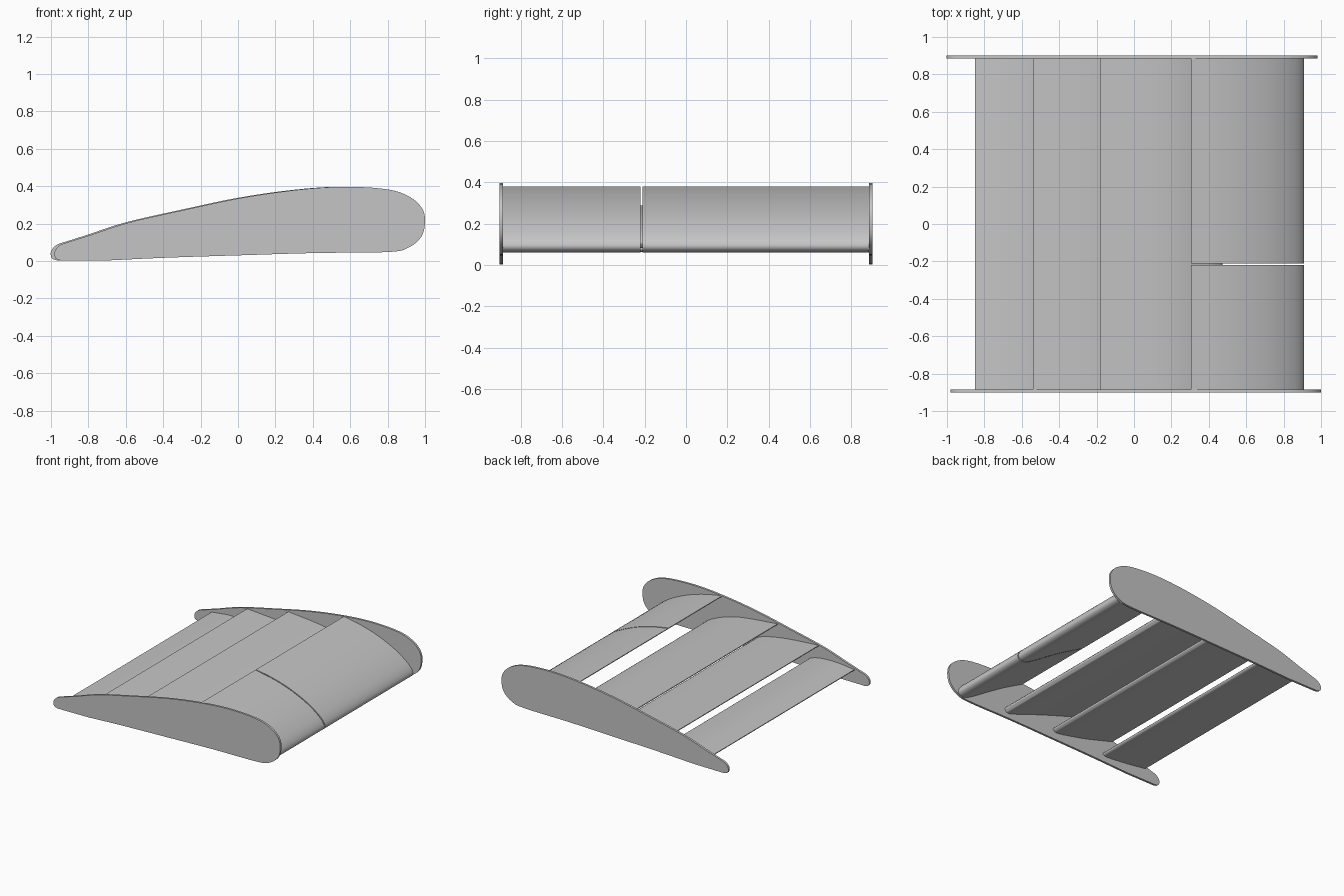
import bpy, bmesh
from mathutils import Vector

old = bpy.data.objects.get("Cube")
if old:
    bpy.data.objects.remove(old, do_unlink=True)

grey = bpy.data.materials.new("plain grey")
grey.use_nodes = True
GREY = (0.56, 0.56, 0.56, 1)
grey.diffuse_color = GREY
grey.node_tree.nodes["Principled BSDF"].inputs["Base Color"].default_value = GREY


def smooth_path(pts, steps=5):
    """Open Catmull-Rom curve through the points."""
    p = [Vector(q) for q in pts]
    p = [p[0] * 2 - p[1]] + p + [p[-1] * 2 - p[-2]]
    out = []
    for a, b, c, d in zip(p, p[1:], p[2:], p[3:]):
        for i in range(steps):
            t = i / steps
            out.append(0.5 * (2 * b + (c - a) * t + (2 * a - 5 * b + 4 * c - d) * t * t
                              + (3 * b - a - 3 * c + d) * t ** 3))
    return out + [p[-2]]


def extrude_profile(name, outline, y0, y1, shift=0.0):
    """Solid made by sweeping an x-z outline from y0 to y1."""
    bm = bmesh.new()
    rings = [[bm.verts.new((p.x + shift, y, p.y)) for p in outline] for y in (y0, y1)]
    n = len(outline)
    for i in range(n):
        j = (i + 1) % n
        bm.faces.new((rings[0][i], rings[0][j], rings[1][j], rings[1][i]))
    for ring in rings:
        bm.faces.new(ring)
    bmesh.ops.recalc_face_normals(bm, faces=bm.faces)
    mesh = bpy.data.meshes.new(name)
    bm.to_mesh(mesh)
    bm.free()
    mesh.materials.append(grey)
    ob = bpy.data.objects.new(name, mesh)
    bpy.context.collection.objects.link(ob)
    bpy.ops.object.select_all(action='DESELECT')
    bpy.context.view_layer.objects.active = ob
    ob.select_set(True)
    bpy.ops.object.shade_smooth_by_angle(angle=0.6)
    return ob


OUTER, INNER = 0.902, 0.885   # faces of the end plates

# End plates: one wing-shaped outline, staggered slightly front to back
plate = [(-0.965, 0.002), (-0.995, 0.015), (-1.0, 0.05), (-0.97, 0.086), (-0.9, 0.11),
         (-0.8, 0.142), (-0.6, 0.207), (-0.3, 0.275), (0, 0.338), (0.3, 0.381),
         (0.55, 0.397), (0.78, 0.383), (0.9, 0.342), (0.965, 0.28), (0.98, 0.21),
         (0.96, 0.13), (0.89, 0.071), (0.78, 0.048), (0.4, 0.043), (0, 0.031),
         (-0.4, 0.018), (-0.7, 0.004)]
plate_curve = smooth_path(plate)
extrude_profile("front_end_plate", plate_curve, -OUTER, -INNER, 0.02)
extrude_profile("back_end_plate", plate_curve, INNER, OUTER)

# Slats: each runs from its trailing edge over the top, round the nose and back below
leading = [(0.305, 0.38), (0.45, 0.353), (0.6, 0.308), (0.75, 0.24), (0.86, 0.164),
           (0.907, 0.106), (0.9, 0.072), (0.855, 0.062), (0.78, 0.095), (0.6, 0.208),
           (0.45, 0.297), (0.305, 0.374)]
second = [(-0.18, 0.288), (0.1, 0.26), (0.26, 0.226), (0.4, 0.17), (0.466, 0.12),
          (0.464, 0.094), (0.425, 0.084), (0.26, 0.139), (0.1, 0.194), (-0.18, 0.282)]
third = [(-0.54, 0.215), (-0.3, 0.197), (-0.15, 0.176), (-0.03, 0.146), (0.015, 0.115),
         (0.01, 0.096), (-0.025, 0.088), (-0.15, 0.11), (-0.3, 0.143), (-0.54, 0.209)]
trailing = [(-0.85, 0.106), (-0.7, 0.122), (-0.56, 0.118), (-0.48, 0.1), (-0.452, 0.081),
            (-0.46, 0.066), (-0.49, 0.062), (-0.56, 0.066), (-0.7, 0.08), (-0.85, 0.1)]

# The leading slat is split by a narrow slot
extrude_profile("leading_slat_front", smooth_path(leading), -INNER, -0.22)
extrude_profile("leading_slat_back", smooth_path(leading), -0.211, INNER)
for name, outline in (("second_slat", second), ("third_slat", third),
                      ("trailing_slat", trailing)):
    extrude_profile(name, smooth_path(outline), -INNER, INNER)
